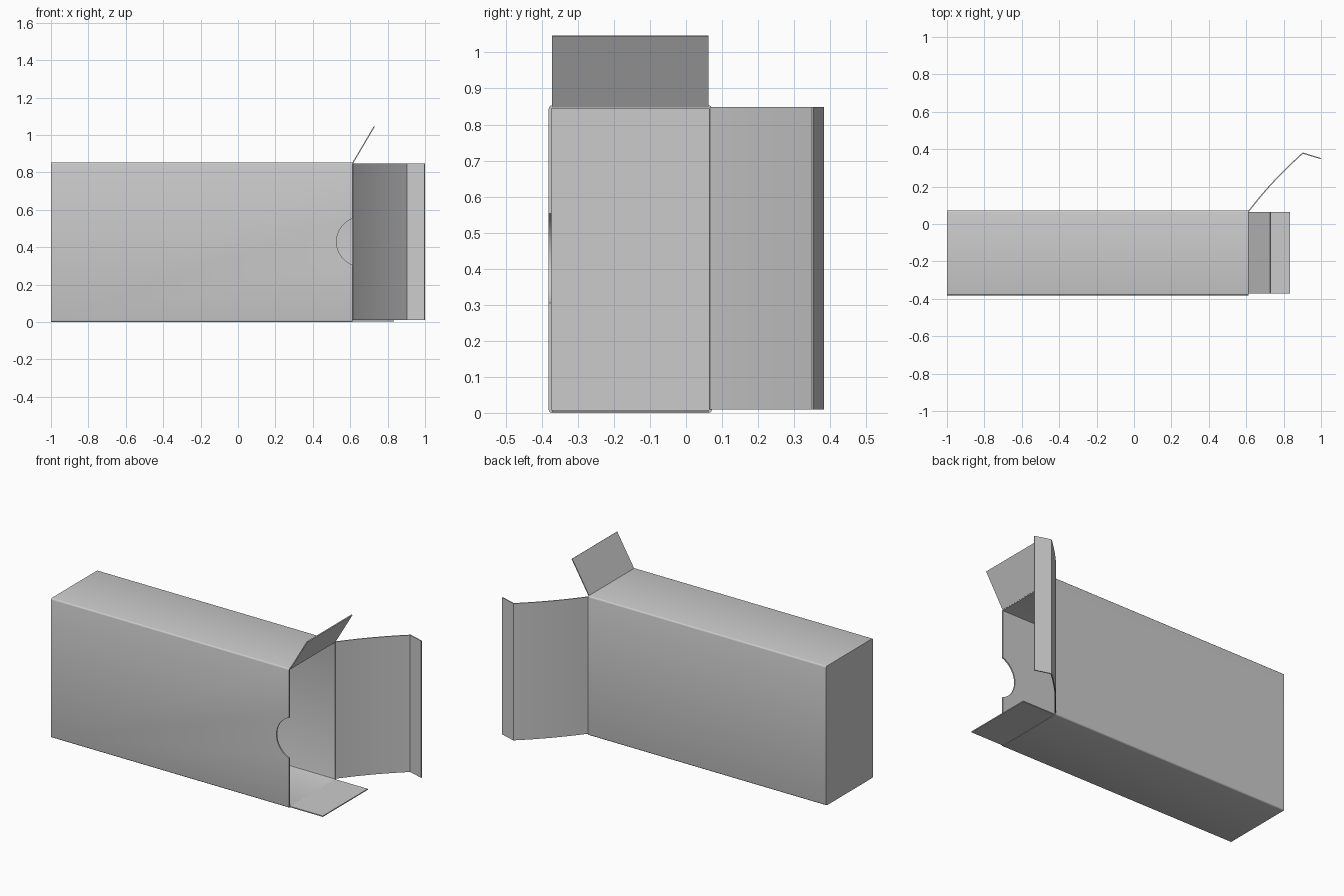
import bpy, bmesh, math
from mathutils import Vector

cube = bpy.data.objects.get("Cube")
if cube:
    bpy.data.objects.remove(cube, do_unlink=True)

# One card colour for the whole carton
card = bpy.data.materials.new("grey_card")
card.use_nodes = True
GREY = (0.6, 0.6, 0.6, 1)
card.diffuse_color = GREY
card.node_tree.nodes["Principled BSDF"].inputs["Base Color"].default_value = GREY

X0, X1 = -1.0, 0.613      # closed end, open end
Y0, Y1 = -0.381, 0.072    # front wall, back wall
TOP = 0.853


def add_object(name, bm):
    bmesh.ops.recalc_face_normals(bm, faces=bm.faces[:])
    mesh = bpy.data.meshes.new(name)
    bm.to_mesh(mesh)
    bm.free()
    mesh.materials.append(card)
    ob = bpy.data.objects.new(name, mesh)
    bpy.context.collection.objects.link(ob)
    return ob


def finish(ob):
    """Apply the modifiers, then smooth the gentle bends only."""
    bpy.ops.object.select_all(action="DESELECT")
    ob.select_set(True)
    bpy.context.view_layer.objects.active = ob
    for mod in list(ob.modifiers):
        bpy.ops.object.modifier_apply(modifier=mod.name)
    bpy.ops.object.shade_smooth_by_angle(angle=math.radians(40))


def thicken(ob, thickness, offset):
    mod = ob.modifiers.new("card_thickness", "SOLIDIFY")
    mod.thickness = thickness
    mod.offset = offset
    mod.use_even_offset = True


def sheet(name, path, sweep):
    """Thin card strip: a path of points extruded along a vector."""
    bm = bmesh.new()
    a = [bm.verts.new(p) for p in path]
    b = [bm.verts.new(Vector(p) + Vector(sweep)) for p in path]
    for i in range(len(path) - 1):
        bm.faces.new((a[i], a[i + 1], b[i + 1], b[i]))
    ob = add_object(name, bm)
    thicken(ob, 0.006, 0)
    finish(ob)
    return ob


# Carton sleeve: rounded rectangle swept along x, closed at one end
def rounded_rectangle(r, steps=3):
    corners = [(Y1 - r, TOP - r), (Y0 + r, TOP - r), (Y0 + r, r), (Y1 - r, r)]
    for quarter, (cy, cz) in enumerate(corners):
        for s in range(steps + 1):
            a = math.pi / 2 * (quarter + s / steps)
            yield cy + r * math.cos(a), cz + r * math.sin(a)


outline = list(rounded_rectangle(0.009))
bm = bmesh.new()
closed = [bm.verts.new((X0, y, z)) for y, z in outline]
opened = [bm.verts.new((X1, y, z)) for y, z in outline]
for i in range(len(outline)):
    j = (i + 1) % len(outline)
    bm.faces.new((closed[i], closed[j], opened[j], opened[i]))
bm.faces.new(closed)
sleeve = add_object("carton_sleeve", bm)
thicken(sleeve, 0.008, -1)

# Thumb notch in the front wall
bpy.ops.mesh.primitive_cylinder_add(vertices=64, radius=0.132, depth=0.1,
                                    location=(0.659, Y0, 0.429),
                                    rotation=(math.pi / 2, 0, 0))
cutter = bpy.context.object
cutter.name = "thumb_notch_cutter"
cut = sleeve.modifiers.new("thumb_notch", "BOOLEAN")
cut.operation = "DIFFERENCE"
cut.solver = "EXACT"
cut.object = cutter
finish(sleeve)
bpy.data.objects.remove(cutter, do_unlink=True)

# Dust flaps, top raised and bottom lying flat
across = (0, 0.435, 0)
sheet("top_dust_flap", [(X1, -0.372, TOP - 0.004), (0.729, -0.372, 1.046)], across)
sheet("bottom_dust_flap", [(X1 - 0.005, -0.372, 0.005), (0.835, -0.372, 0.005)], across)

# Closing flap: gently bowed panel with a creased tuck edge
start, bend, crease = Vector((X1, 0.068, 0.01)), Vector((0.74, 0.235, 0.01)), Vector((0.903, 0.379, 0.01))
bow = []
for i in range(11):
    t = i / 10
    bow.append(start * (1 - t) ** 2 + bend * 2 * t * (1 - t) + crease * t * t)
sheet("closing_flap", bow + [Vector((0.998, 0.35, 0.01))], (0, 0, 0.838))
